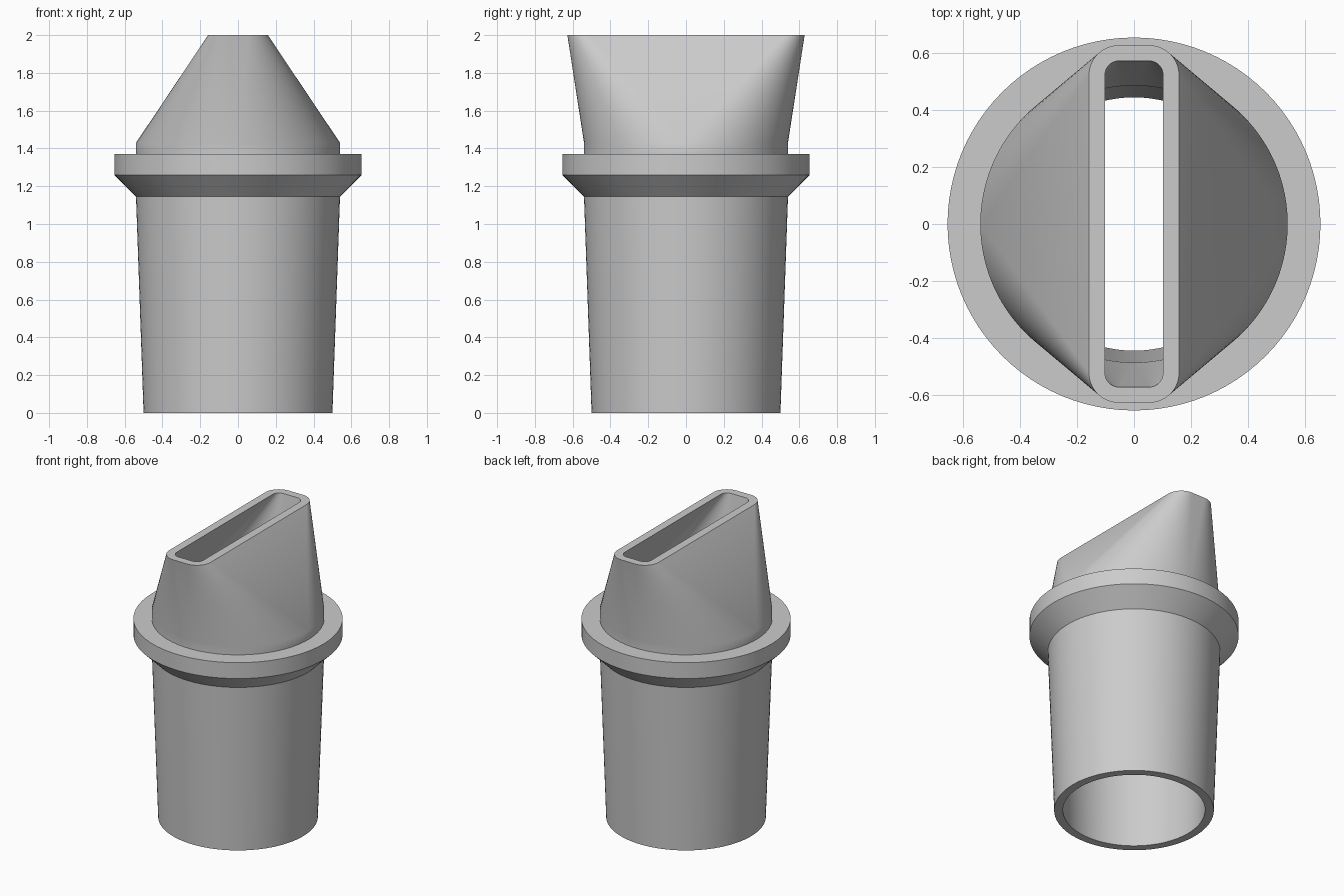
import bpy
import bmesh
import math

cube = bpy.data.objects.get("Cube")
if cube:
    bpy.data.objects.remove(cube, do_unlink=True)

STEPS = 24  # segments per quarter turn

grey = bpy.data.materials.new("light grey plastic")
grey.use_nodes = True
colour = (0.6, 0.6, 0.6, 1.0)
grey.diffuse_color = colour
grey.node_tree.nodes["Principled BSDF"].inputs["Base Color"].default_value = colour


def ring(z, radius, cx=0.0, cy=0.0):
    """Circle, or rounded rectangle when corner centres cx, cy are given."""
    points = []
    for q, (sx, sy) in enumerate([(1, 1), (-1, 1), (-1, -1), (1, -1)]):
        for i in range(STEPS + 1):
            a = (q + i / STEPS) * math.pi / 2
            points.append((sx * cx + radius * math.cos(a),
                           sy * cy + radius * math.sin(a), z))
    return points


def loft(name, rings):
    """Skin consecutive rings, which run from outside bottom over to inside."""
    bm = bmesh.new()
    loops = [[bm.verts.new(p) for p in r] for r in rings]
    for low, high in zip(loops, loops[1:]):
        for j in range(len(low)):
            k = (j + 1) % len(low)
            bm.faces.new((low[j], low[k], high[k], high[j]))
    bmesh.ops.remove_doubles(bm, verts=bm.verts, dist=0.0001)
    mesh = bpy.data.meshes.new(name)
    bm.to_mesh(mesh)
    bm.free()
    mesh.materials.append(grey)
    obj = bpy.data.objects.new(name, mesh)
    bpy.context.collection.objects.link(obj)
    bpy.ops.object.select_all(action="DESELECT")
    obj.select_set(True)
    bpy.context.view_layer.objects.active = obj
    bpy.ops.object.shade_smooth_by_angle(angle=math.radians(40))
    return obj


# Tapered hollow tube, open at the bottom
loft("tapered_tube", [ring(1.43, 0.487), ring(0, 0.445),
                      ring(0, 0.5), ring(1.145, 0.54)])

# Collar with chamfered underside
loft("collar", [ring(1.145, 0.54), ring(1.26, 0.655),
                ring(1.37, 0.655), ring(1.37, 0.54)])

# Nozzle blending from the round tube to a narrow rounded slot
loft("slot_nozzle", [ring(1.37, 0.54), ring(1.43, 0.54),
                     ring(2, 0.105, 0.053, 0.523),
                     ring(2, 0.05, 0.052, 0.523),
                     ring(1.43, 0.487)])
